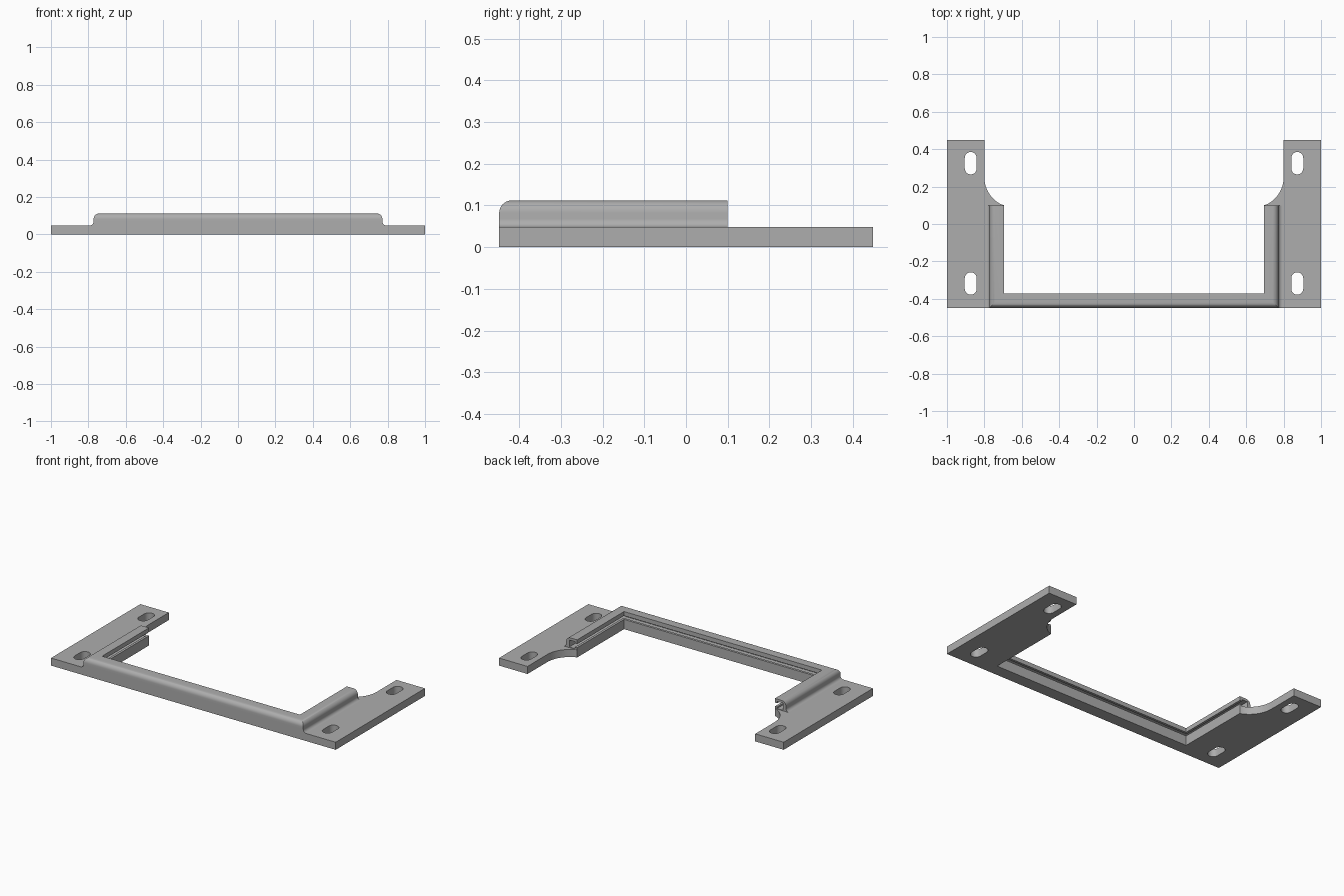
import bpy, bmesh
from math import sin, cos, pi, radians, atan2

cube = bpy.data.objects.get("Cube")
if cube:
    bpy.data.objects.remove(cube, do_unlink=True)

FRONT, BACK, END = -0.448, 0.448, 0.10     # depth of the frame and rail ends
INNER_X, INNER_Y = 0.695, -0.371           # edges of the opening
PLATE, TOP = 0.048, 0.112                  # plate and rail heights

grey = bpy.data.materials.new("matte grey")
grey.use_nodes = True
grey.diffuse_color = (0.42, 0.42, 0.42, 1)
grey.node_tree.nodes["Principled BSDF"].inputs["Base Color"].default_value = grey.diffuse_color


def arc(cx, cy, r, a0, a1, steps):
    return [(cx + r * cos(a0 + (a1 - a0) * i / steps),
             cy + r * sin(a0 + (a1 - a0) * i / steps)) for i in range(steps + 1)]


def finish(bm, name):
    bmesh.ops.recalc_face_normals(bm, faces=bm.faces)
    mesh = bpy.data.meshes.new(name)
    bm.to_mesh(mesh)
    bm.free()
    mesh.materials.append(grey)
    obj = bpy.data.objects.new(name, mesh)
    bpy.context.collection.objects.link(obj)
    bpy.ops.object.select_all(action='DESELECT')
    obj.select_set(True)
    bpy.context.view_layer.objects.active = obj
    bpy.ops.object.shade_smooth_by_angle(angle=radians(30))
    return obj


def slot(cx, cy, r, half):
    return arc(cx, cy + half - r, r, 0, pi, 10) + arc(cx, cy - half + r, r, pi, 2 * pi, 10)


# Base plate: U outline with curved necks and four slots
neck = arc(0.8 - 0.1625, 0.25, 0.1625, atan2(-0.15, 0.0575), 0, 12)
half = [(INNER_X, INNER_Y), (INNER_X, END)] + neck[1:] + [(0.8, BACK), (1, BACK), (1, FRONT)]
outline = half + [(-x, y) for x, y in reversed(half)]
loops = [outline] + [slot(s * 0.873, y, 0.032, 0.06) for s in (-1, 1) for y in (0.325, -0.318)]

bm = bmesh.new()
edges = []
for loop in loops:
    vs = [bm.verts.new((x, y, 0)) for x, y in loop]
    edges += [bm.edges.new((v, vs[i - 1])) for i, v in enumerate(vs)]
bmesh.ops.triangle_fill(bm, edges=edges, use_beauty=True)
ext = bmesh.ops.extrude_face_region(bm, geom=bm.faces[:])
for v in ext["geom"]:
    if isinstance(v, bmesh.types.BMVert):
        v.co.z = PLATE
finish(bm, "base_plate")

# Raised rail: grooved section (outward offset, height) swept round the opening
section = [(0, PLATE), (0, 0.062), (0.015, 0.062), (0.015, 0.052), (0.055, 0.052),
           (0.055, 0.096), (0.015, 0.096), (0.015, 0.085), (0, 0.085), (0, TOP)]
section += arc(0.047, TOP - 0.03, 0.03, pi / 2, 0, 8)
section += arc(0.097, PLATE + 0.02, 0.02, pi, 1.5 * pi, 6)

bm = bmesh.new()
rings = []
for side, at_corner in ((1, False), (1, True), (-1, True), (-1, False)):
    rings.append([bm.verts.new((side * (INNER_X + u),
                                max(INNER_Y - u, FRONT) if at_corner else END, z))
                  for u, z in section])
for a, b in zip(rings, rings[1:]):
    for i in range(len(section)):
        bm.faces.new((a[i - 1], a[i], b[i], b[i - 1]))
bm.faces.new(rings[0])
bm.faces.new(rings[-1])
finish(bm, "grooved_rail")
